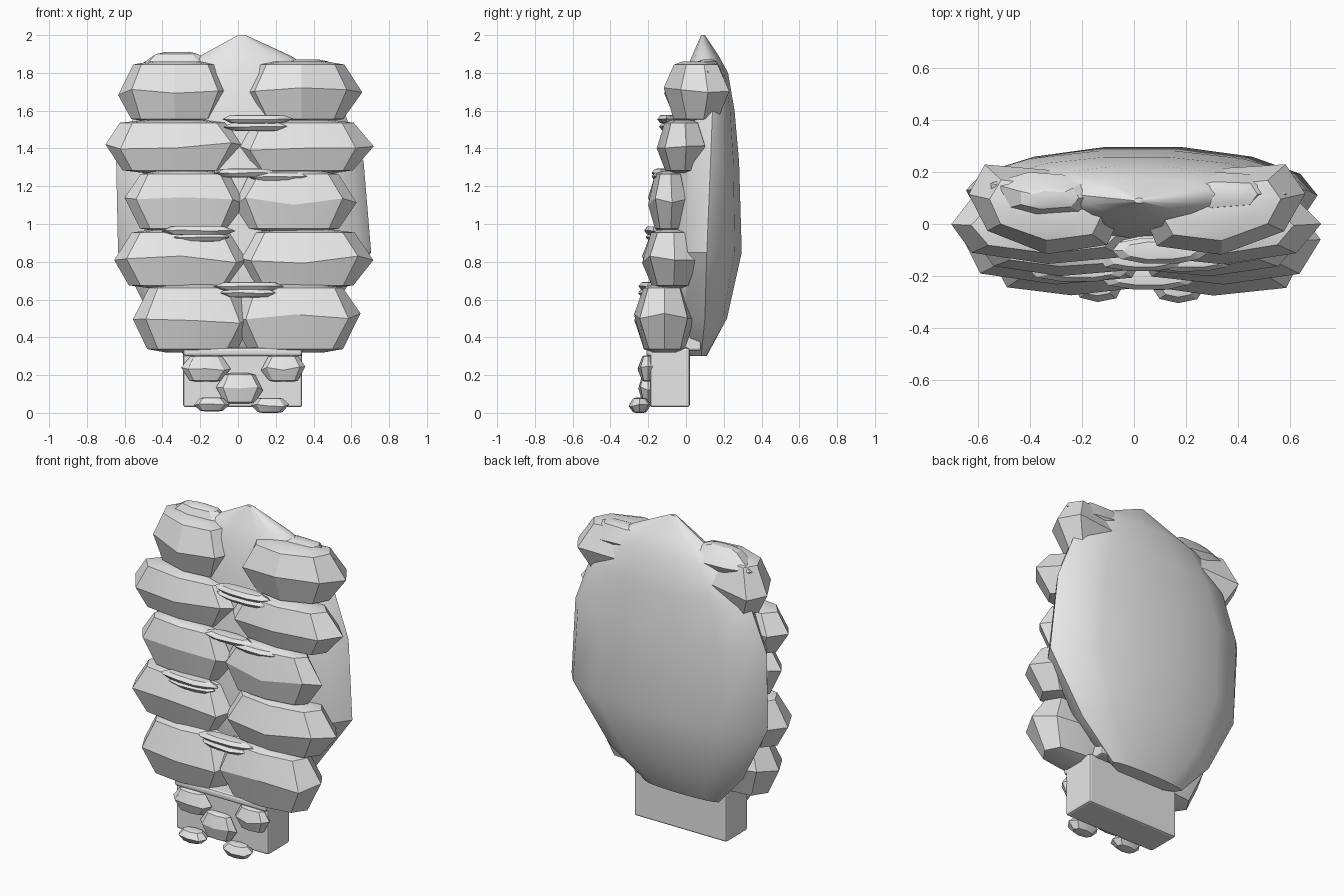
import bpy, bmesh, random
from math import cos, sin, pi, copysign, radians
from mathutils import Vector

random.seed(4)
if "Cube" in bpy.data.objects:
    bpy.data.objects.remove(bpy.data.objects["Cube"], do_unlink=True)

stone = bpy.data.materials.new("pale grey stone")
stone.use_nodes = True
GREY = (0.8, 0.8, 0.8, 1)
stone.diffuse_color = GREY
stone.node_tree.nodes["Principled BSDF"].inputs["Base Color"].default_value = GREY


def finish(name, bm, smooth_angle=None):
    bmesh.ops.recalc_face_normals(bm, faces=bm.faces)
    mesh = bpy.data.meshes.new(name)
    bm.to_mesh(mesh)
    bm.free()
    mesh.materials.append(stone)
    ob = bpy.data.objects.new(name, mesh)
    bpy.context.collection.objects.link(ob)
    if smooth_angle:
        bpy.ops.object.select_all(action="DESELECT")
        ob.select_set(True)
        bpy.context.view_layer.objects.active = ob
        bpy.ops.object.shade_smooth_by_angle(angle=radians(smooth_angle))
    return ob


def loft(bm, rings):
    """Skin a stack of equal point rings and close both ends."""
    loops = [[bm.verts.new(p) for p in ring] for ring in rings]
    n = len(loops[0])
    for low, high in zip(loops, loops[1:]):
        for i in range(n):
            j = (i + 1) % n
            bm.faces.new((low[i], low[j], high[j], high[i]))
    bm.faces.new(loops[0])
    bm.faces.new(loops[-1])


def boulder(name, x0, x1, y0, y1, z0, z1, tip_back=0.0, sides=8,
            wobble=0.05, cap=0.74, box=0.72):
    """Faceted rock with a sharp belt round its middle and blunt caps."""
    c = Vector(((x0 + x1) / 2, (y0 + y1) / 2, (z0 + z1) / 2))
    rx, ry, rz = (x1 - x0) / 2, (y1 - y0) / 2, (z1 - z0) / 2
    out = copysign(1, c.x)
    rings = []
    for level, size in ((-1, cap * 0.6), (-0.9, cap), (0, 1), (0.9, cap), (1, cap * 0.6)):
        ring = []
        for i in range(sides):
            a = 2 * pi * i / sides
            r = size * (1 + random.uniform(-wobble, wobble / 2))
            dx = r * copysign(abs(cos(a)) ** box, cos(a))
            dy = r * copysign(abs(sin(a)) ** box, sin(a)) * (1 - 0.12 * abs(level))
            dz = level + random.uniform(-3, 3) * wobble * (level == 0)
            back = tip_back * max(0, dx * out)
            ring.append(c + Vector((dx * rx, dy * ry + back, dz * rz)))
        rings.append(ring)
    bm = bmesh.new()
    loft(bm, rings)
    return finish(name, bm, 25)


def block(name, lo, hi, bevel):
    lo, hi = Vector(lo), Vector(hi)
    bm = bmesh.new()
    bmesh.ops.create_cube(bm, size=1)
    for v in bm.verts:
        v.co = (lo + hi) / 2 + v.co * (hi - lo)
    bmesh.ops.bevel(bm, geom=bm.edges[:], offset=bevel, segments=2,
                    profile=0.5, affect="EDGES")
    return finish(name, bm)


# Domed back slab: z, x centre, half width, front y, rim y, back y
slab = [(0.30, -0.03, 0.25, 0.0, 0.08, 0.11), (0.50, 0.0, 0.46, -0.13, 0.10, 0.22),
        (0.85, 0.035, 0.67, -0.12, 0.11, 0.30), (1.33, 0.01, 0.655, -0.08, 0.13, 0.285),
        (1.60, 0.01, 0.55, -0.04, 0.14, 0.26), (1.80, 0.02, 0.40, -0.01, 0.13, 0.225),
        (1.89, 0.04, 0.24, 0.03, 0.11, 0.175), (2.0, 0.02, 0.02, 0.08, 0.09, 0.1)]
rings = []
for z, x, w, front, rim, back in slab:
    ring = []
    for i in range(14):
        a = 2 * pi * i / 14
        s = sin(a)
        y = rim + (back - rim if s > 0 else rim - front) * s
        ring.append((x + w * cos(a), y, z))
    rings.append(ring)
bm = bmesh.new()
loft(bm, rings)
finish("back_slab", bm, 35)

# Five rows of paired boulders: right tip, inner edges, left tip, y and z ranges, sweep
rows = [(-0.56, 0.08, -0.05, 0.66, -0.28, 0.05, 0.32, 0.68, 0.0),
        (-0.67, 0.07, -0.02, 0.71, -0.24, 0.08, 0.66, 0.97, 0.02),
        (-0.61, 0.04, -0.03, 0.62, -0.20, 0.01, 0.96, 1.28, 0.02),
        (-0.72, 0.06, -0.03, 0.71, -0.16, 0.12, 1.27, 1.55, 0.02),
        (-0.64, -0.03, 0.02, 0.65, -0.12, 0.21, 1.54, 1.86, 0.07)]
for k, (rt, ri, li, lt, y0, y1, z0, z1, sweep) in enumerate(rows, 1):
    boulder(f"right_boulder_{k}", rt, ri, y0, y1, z0, z1, sweep)
    boulder(f"left_boulder_{k}", li, lt, y0, y1, z0, z1, sweep)

# Craggy crown pieces on the top pair
boulder("right_crown_rock", -0.56, -0.08, 0.0, 0.2, 1.7, 1.91, sides=7, wobble=0.1, cap=0.5)
boulder("left_crown_rock", 0.12, 0.58, 0.02, 0.21, 1.7, 1.87, sides=7, wobble=0.1, cap=0.6)

# Thin pebbles wedged in the seams: x centre, half width, y, z
seams = [(0.10, 0.19, -0.11, 1.555), (0.10, 0.18, -0.10, 1.515),
         (0.03, 0.17, -0.14, 1.27), (0.22, 0.17, -0.14, 1.25),
         (-0.21, 0.20, -0.18, 0.965), (-0.20, 0.16, -0.17, 0.93),
         (0.06, 0.19, -0.21, 0.67), (0.06, 0.16, -0.21, 0.635)]
for k, (x, w, y, z) in enumerate(seams, 1):
    boulder(f"seam_pebble_{k}", x - w, x + w, y - 0.045, y + 0.06,
            z - 0.023, z + 0.023, sides=10, box=0.9)

# Plinth with a rounded lip and a small rear wedge
block("plinth", (-0.29, -0.19, 0.03), (0.34, 0.02, 0.33), 0.012)
block("plinth_lip", (-0.29, -0.21, 0.30), (0.34, 0.02, 0.345), 0.015)
block("rear_wedge", (-0.25, -0.02, 0.33), (0.30, 0.08, 0.41), 0.01)

# Rounded pebbles on the plinth front: x, y, z, radii
pebbles = [(-0.17, -0.20, 0.235, 0.13, 0.055, 0.07),
           (0.24, -0.20, 0.235, 0.12, 0.055, 0.07),
           (0.01, -0.20, 0.13, 0.125, 0.055, 0.08),
           (-0.14, -0.24, 0.045, 0.095, 0.06, 0.037),
           (0.17, -0.245, 0.04, 0.1, 0.06, 0.04)]
for k, (x, y, z, rx, ry, rz) in enumerate(pebbles, 1):
    boulder(f"plinth_pebble_{k}", x - rx, x + rx, y - ry, y + ry,
            z - rz, z + rz, cap=0.66, box=0.85)
